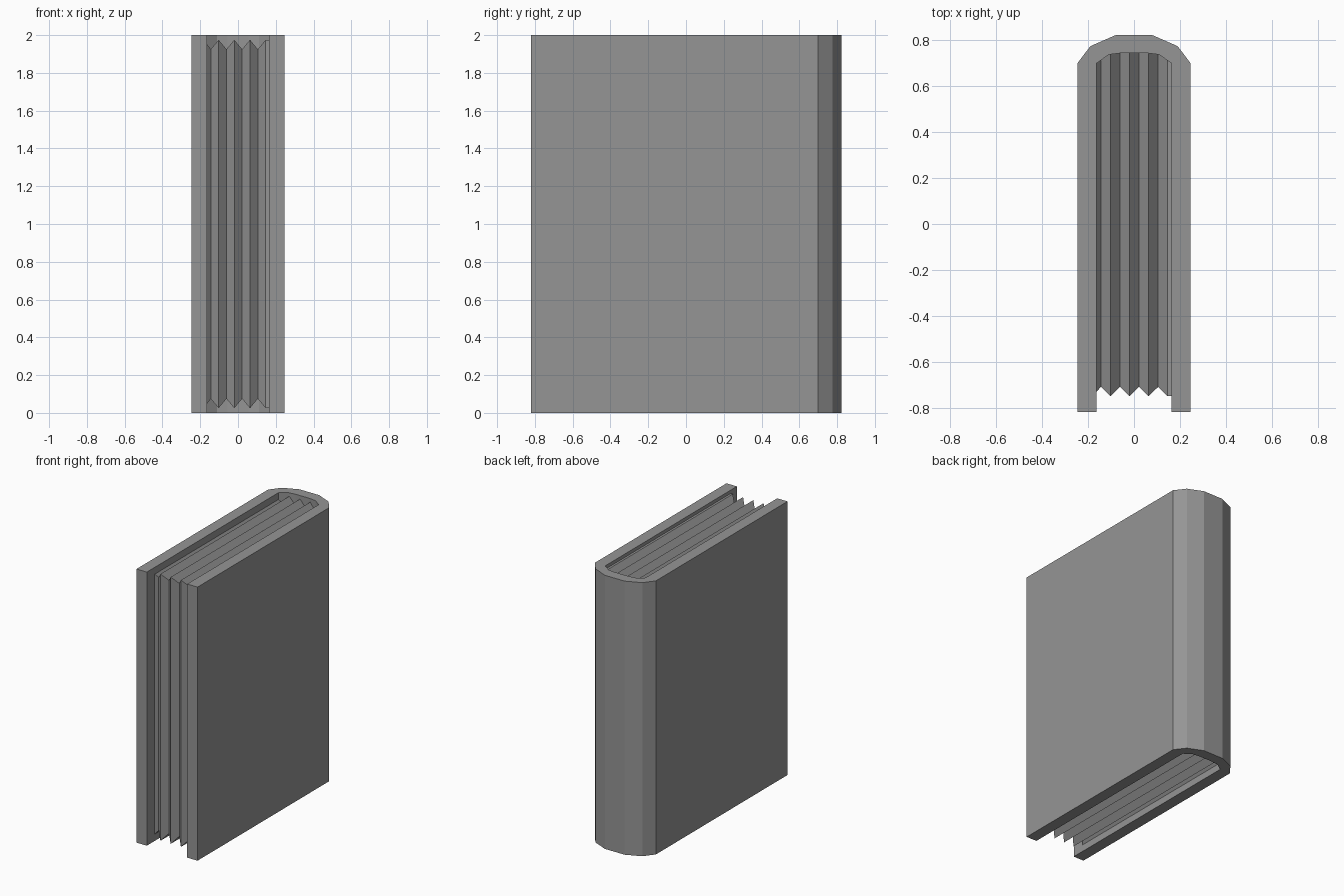
import bpy
import bmesh

cube = bpy.data.objects.get("Cube")
if cube:
    bpy.data.objects.remove(cube, do_unlink=True)

# Single plain grey
grey = bpy.data.materials.new("plain grey")
grey.use_nodes = True
colour = (0.3, 0.3, 0.3, 1)
grey.diffuse_color = colour
grey.node_tree.nodes["Principled BSDF"].inputs["Base Color"].default_value = colour


def finish(bm, name):
    bmesh.ops.recalc_face_normals(bm, faces=bm.faces)
    mesh = bpy.data.meshes.new(name)
    bm.to_mesh(mesh)
    bm.free()
    mesh.materials.append(grey)
    obj = bpy.data.objects.new(name, mesh)
    bpy.context.collection.objects.link(obj)
    return obj


def mirrored(half):
    """Complete a left-to-right outline from its -x half."""
    return half + [(-x, y) for x, y in reversed(half)]


# Cover: boards and faceted spine as one U-shaped band, extruded upward
HEIGHT = 2.0
outer = mirrored([(-.247, -.82), (-.247, .70), (-.19, .775), (-.08, .823)])
inner = mirrored([(-.163, -.82), (-.163, .70), (-.11, .738), (-.055, .745)])
bm = bmesh.new()
rings = [[[bm.verts.new((x, y, z)) for x, y in line] for line in (outer, inner)]
         for z in (0, HEIGHT)]
(out_low, in_low), (out_high, in_high) = rings
strips = [(out_low, out_high), (in_low, in_high), (out_low, in_low), (out_high, in_high)]
for a, b in strips:
    for i in range(len(a) - 1):
        bm.faces.new((a[i], a[i + 1], b[i + 1], b[i]))
for i in (0, -1):
    bm.faces.new((out_low[i], in_low[i], in_high[i], out_high[i]))
finish(bm, "cover")

# Pages: upright rectangles lofted across x, alternately pushed in and out
PITCH = .0415
columns = [(-.163, .5)]
columns += [(-.144 + i * PITCH, i % 2) for i in range(8)]
columns += [(.163, 1)]


def spine_depth(x):
    """Back limit of the pages, following the inside of the spine."""
    return .745 - max(0, abs(x) - .10) * .7


bm = bmesh.new()
loops = []
for x, out in columns:
    front = -.71 - .04 * out
    low = .075 - .05 * out
    back = spine_depth(x)
    corners = [(front, low), (back, low), (back, HEIGHT - low), (front, HEIGHT - low)]
    loops.append([bm.verts.new((x, y, z)) for y, z in corners])
for a, b in zip(loops, loops[1:]):
    for i in range(4):
        j = (i + 1) % 4
        bm.faces.new((a[i], a[j], b[j], b[i]))
bm.faces.new(loops[0])
bm.faces.new(loops[-1])
finish(bm, "pages")
